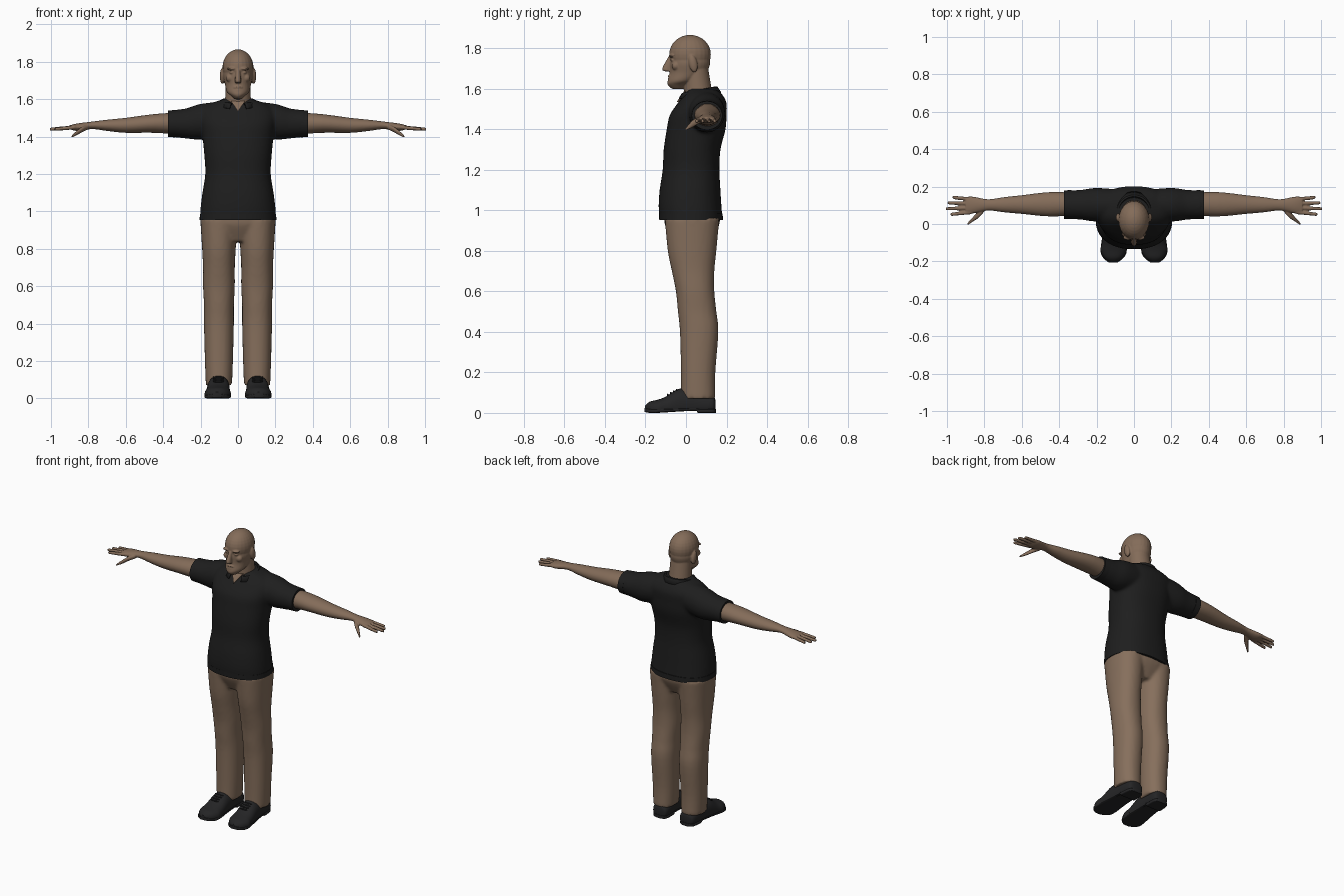
import bpy, bmesh, math
from mathutils import Matrix, Vector

default_cube = bpy.data.objects.get("Cube")
if default_cube:
    bpy.data.objects.remove(default_cube, do_unlink=True)


def material(name, red, green, blue):
    mat = bpy.data.materials.new(name)
    mat.use_nodes = True
    mat.diffuse_color = (red, green, blue, 1)
    shader = next(n for n in mat.node_tree.nodes if n.type == 'BSDF_PRINCIPLED')
    shader.inputs["Base Color"].default_value = mat.diffuse_color
    shader.inputs["Roughness"].default_value = 0.8
    return mat


SKIN = material("skin brown", .23, .15, .1)
CLOTH = material("trouser tan", .24, .16, .108)
BLACK = material("shirt black", .013, .013, .013)
LEATHER = material("shoe charcoal", .018, .018, .019)


def spline(rings, steps):
    # Smooth extra rings between the given ones
    points = [Vector(ring) for ring in (rings[0], *rings, rings[-1])]
    smooth_rings = []
    for before, start, end, after in zip(points, points[1:], points[2:], points[3:]):
        leave, arrive = (end - before) / 2, (after - start) / 2
        for step in range(steps):
            t = step / steps
            ease = t * t * (3 - 2 * t)
            smooth_rings.append(start.lerp(end, ease) + leave * t * (1 - t) ** 2
                                - arrive * t * t * (1 - t))
    return smooth_rings + [points[-1]]


def loft(bm, axis, rings, across=0, lean=0, side=1, power=2, sides=32, steps=4, floor=-1):
    # Each ring: place on axis, second centre coordinate, two radii
    # The first centre coordinate follows the straight line across + lean * place
    loops = []
    for place, centre, wide, deep in spline(rings, steps):
        loop = []
        for k in range(sides):
            angle = math.tau * k / sides
            c, s = math.cos(angle), math.sin(angle)
            u = across + lean * place + wide * math.copysign(abs(c) ** (2 / power), c)
            v = max(floor, centre + deep * math.copysign(abs(s) ** (2 / power), s))
            x, y, z = {'x': (place, u, v), 'y': (u, place, v), 'z': (u, v, place)}[axis]
            loop.append(bm.verts.new((x * side, y, z)))
        loops.append(loop)
    for low, high in zip(loops, loops[1:]):
        for k in range(sides):
            bm.faces.new((low[k - 1], low[k], high[k], high[k - 1]))
    bm.faces.new(loops[0])
    bm.faces.new(loops[-1])


def ball(bm, centre, radii, tilt=0):
    matrix = (Matrix.Translation(centre) @ Matrix.Rotation(tilt, 4, 'X')
              @ Matrix.Diagonal((*radii, 1)))
    bmesh.ops.create_uvsphere(bm, u_segments=24, v_segments=16, radius=1, matrix=matrix)


def finish(bm, name, mat, voxel=0, mirror=False, thickness=0):
    bmesh.ops.recalc_face_normals(bm, faces=bm.faces)
    mesh = bpy.data.meshes.new(name)
    bm.to_mesh(mesh)
    bm.free()
    mesh.materials.append(mat)
    part = bpy.data.objects.new(name, mesh)
    bpy.context.collection.objects.link(part)
    bpy.ops.object.select_all(action='DESELECT')
    part.select_set(True)
    bpy.context.view_layer.objects.active = part
    if voxel:
        # Fuse overlapping volumes into one soft skin
        mesh.shade_smooth()
        fuse = part.modifiers.new("fuse", 'REMESH')
        fuse.mode, fuse.voxel_size, fuse.use_smooth_shade = 'VOXEL', voxel, True
        soften = part.modifiers.new("soften", 'SMOOTH')
        soften.factor, soften.iterations = .5, 4
    else:
        bpy.ops.object.shade_smooth_by_angle(angle=math.radians(40))
    if thickness:
        part.modifiers.new("thickness", 'SOLIDIFY').thickness = thickness
    if mirror:
        part.modifiers.new("mirror", 'MIRROR').use_mirror_merge = False


# Head: skull, jaw, neck, nose, lips, chin, then paired features
bm = bmesh.new()
ball(bm, (0, .02, 1.77), (.083, .103, .096))
loft(bm, 'z', [(1.6, -.04, .02, .03), (1.62, -.04, .04, .05), (1.64, -.02, .06, .07),
               (1.68, .01, .07, .09), (1.73, .02, .08, .1), (1.78, .02, .07, .09)])
loft(bm, 'z', [(1.5, .07, .08, .08), (1.58, .06, .07, .07), (1.7, .05, .065, .06)])
loft(bm, 'z', [(1.76, -.076, .01, .01), (1.7, -.095, .016, .023), (1.686, -.09, .016, .014)])
for height, width in ((1.663, .025), (1.649, .02)):
    ball(bm, (0, -.08, height), (width, .01, .005))
ball(bm, (0, -.07, 1.623), (.024, .02, .017))
for side in (-1, 1):
    ball(bm, (side * .032, -.071, 1.763), (.027, .015, .008))
    ball(bm, (side * .032, -.066, 1.742), (.014, .011, .007))
    ball(bm, (side * .043, -.05, 1.713), (.023, .021, .022))
    ball(bm, (side * .083, .035, 1.724), (.014, .021, .044), tilt=.2)
finish(bm, "head", SKIN, voxel=.004)

# Arm with four spread fingers and a thumb
bm = bmesh.new()
loft(bm, 'x', [(.3, 1.47, .06, .06), (.45, 1.47, .065, .05), (.6, 1.46, .05, .04),
               (.7, 1.46, .04, .03), (.78, 1.46, .03, .02), (.86, 1.45, .045, .02),
               (.9, 1.45, .045, .01)], across=.11, lean=-.01)
for finger, reach in enumerate((.98, 1.005, .995, .97)):
    lean = (finger - 1.5) * .07
    loft(bm, 'x', [(.87, 1.45, .011, .011), (reach - .01, 1.44, .009, .009),
                   (reach, 1.44, .005, .005)],
         across=.063 + .023 * finger - lean * .87, lean=lean, sides=12)
loft(bm, 'x', [(.8, 1.45, .014, .012), (.83, 1.44, .02, .015), (.86, 1.42, .013, .013),
               (.89, 1.4, .007, .006)], across=.8, lean=-.9, sides=12)
finish(bm, "arm", SKIN, voxel=.004, mirror=True)

# Shirt body and sleeves
bm = bmesh.new()
loft(bm, 'z', [(.955, .025, .203, .155), (1.02, .02, .2, .155), (1.1, .02, .19, .15),
               (1.2, .025, .175, .14), (1.3, .03, .18, .14), (1.4, .05, .19, .145),
               (1.47, .06, .2, .14), (1.53, .08, .2, .12), (1.57, .085, .16, .095),
               (1.6, .08, .08, .07)], power=2.3, sides=48)
for side in (-1, 1):
    loft(bm, 'x', [(.06, 1.5, .08, .09), (.2, 1.48, .09, .095), (.28, 1.47, .08, .08),
                   (.37, 1.47, .075, .07)], across=.103, side=side)
finish(bm, "shirt", BLACK, voxel=.01)

# Crisp bands at the sleeve ends and hem
bm = bmesh.new()
loft(bm, 'x', [(.335, 1.468, .077, .072), (.373, 1.468, .076, .071)], across=.104, steps=1)
finish(bm, "sleeve_cuff", BLACK, mirror=True)
bm = bmesh.new()
loft(bm, 'z', [(.953, .025, .205, .157), (.985, .024, .204, .157)], power=2.3,
     sides=64, steps=1)
finish(bm, "shirt_hem", BLACK)

# Folded collar: a swept stand and fall, open at the front
bm = bmesh.new()
section = ((.077, 1.585), (.083, 1.596), (.092, 1.594), (.11, 1.566))
strips = []
for k in range(33):
    angle = math.radians(156) * (k / 16 - 1)
    s, c = math.sin(angle), math.cos(angle)
    strips.append([bm.verts.new((radius * s, .064 + radius * c, height + .016 * c))
                   for radius, height in section])
for left, right in zip(strips, strips[1:]):
    for i in range(len(section) - 1):
        bm.faces.new((left[i], left[i + 1], right[i + 1], right[i]))
finish(bm, "collar", BLACK, thickness=.006)

# Bare throat wedge in the open neck
bm = bmesh.new()
outline = [(-.038, -.008, 1.59), (.038, -.008, 1.59), (0, -.047, 1.534)]
front = [bm.verts.new(corner) for corner in outline]
back = [bm.verts.new((x, y + .03, z)) for x, y, z in outline]
bm.faces.new(front)
bm.faces.new(back)
for i in range(len(outline)):
    bm.faces.new((front[i - 1], front[i], back[i], back[i - 1]))
finish(bm, "throat", SKIN)

# Trousers: seat and both legs
bm = bmesh.new()
loft(bm, 'z', [(.99, .03, .185, .135), (.93, .03, .19, .135), (.84, .03, .11, .09)], power=2.3)
for side in (-1, 1):
    loft(bm, 'z', [(.96, .03, .1, .135), (.8, .03, .09, .12), (.7, .035, .085, .105),
                   (.6, .045, .085, .095), (.5, .055, .08, .095), (.4, .065, .08, .095),
                   (.2, .06, .075, .085), (.07, .06, .07, .085)],
         across=.102, side=side, power=2.2)
finish(bm, "trousers", CLOTH, voxel=.01)

# Shoe upper, then sole with raised arch, then laces
bm = bmesh.new()
loft(bm, 'y', [(.145, .04, .025, .025), (.13, .04, .05, .045), (.05, .045, .055, .06),
               (-.03, .045, .06, .075), (-.1, .025, .065, .055), (-.14, .02, .07, .045),
               (-.18, .02, .05, .035), (-.203, .015, .02, .02)],
     across=.103, lean=-.04, power=2.3, floor=.01)
finish(bm, "shoe", LEATHER, mirror=True)
bm = bmesh.new()
loft(bm, 'y', [(.147, .01, .025, .01), (.13, .01, .05, .01), (.06, .01, .055, .01),
               (.05, .017, .055, .007), (-.03, .015, .06, .008), (-.14, .01, .07, .01),
               (-.18, .01, .055, .01), (-.205, .015, .025, .01)],
     across=.103, lean=-.04, power=5, floor=0)
finish(bm, "sole", LEATHER, mirror=True)
bm = bmesh.new()
for row in range(4):
    ball(bm, (.105, -.045 - .015 * row, .114 - .008 * row), (.03, .005, .005))
finish(bm, "laces", LEATHER, mirror=True)
